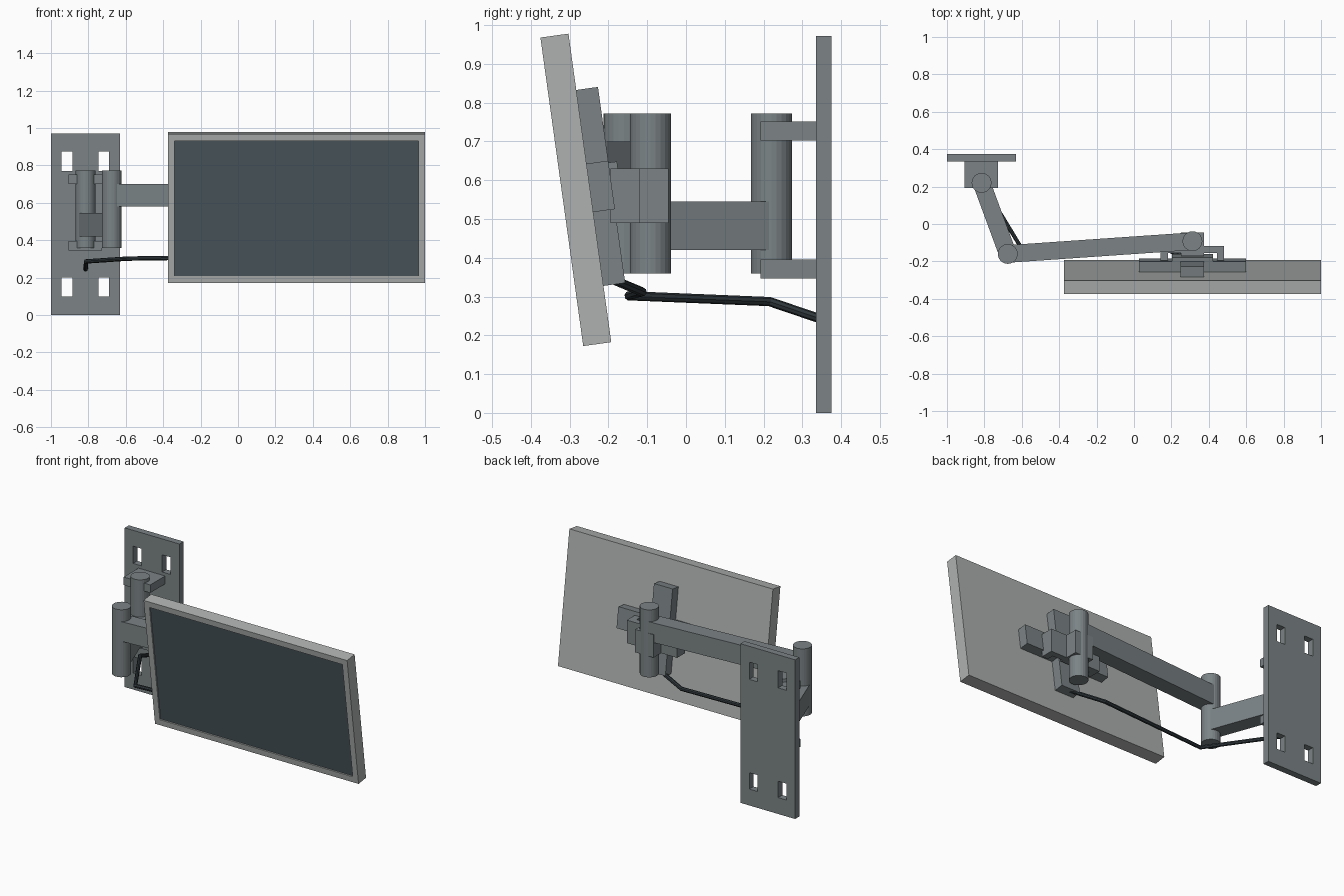
import bpy, bmesh, math
from mathutils import Vector, Matrix

if "Cube" in bpy.data.objects:
    bpy.data.objects.remove(bpy.data.objects["Cube"])


def material(name, rgb):
    m = bpy.data.materials.new(name)
    m.diffuse_color = (*rgb, 1)
    m.use_nodes = True
    m.node_tree.nodes["Principled BSDF"].inputs["Base Color"].default_value = m.diffuse_color
    return m


METAL = material("metal", (0.20, 0.23, 0.24))
FRAME = material("frame_grey", (0.42, 0.44, 0.43))
GLASS = material("dark_glass", (0.07, 0.095, 0.11))
RUBBER = material("dark_rubber", (0.03, 0.04, 0.045))


def finish(name, bm, *mats, matrix=Matrix()):
    bmesh.ops.recalc_face_normals(bm, faces=bm.faces)
    me = bpy.data.meshes.new(name)
    bm.to_mesh(me)
    bm.free()
    for m in mats:
        me.materials.append(m)
    ob = bpy.data.objects.new(name, me)
    ob.matrix_world = matrix
    bpy.context.collection.objects.link(ob)
    return ob


def box_bm(lo, hi):
    lo, hi = Vector(lo), Vector(hi)
    bm = bmesh.new()
    bmesh.ops.create_cube(bm, size=1)
    bmesh.ops.scale(bm, vec=hi - lo, verts=bm.verts)
    bmesh.ops.translate(bm, vec=(lo + hi) / 2, verts=bm.verts)
    return bm


def box(name, lo, hi, matrix=Matrix()):
    return finish(name, box_bm(lo, hi), METAL, matrix=matrix)


def post(name, x, y):
    bm = bmesh.new()
    bmesh.ops.create_cone(bm, cap_ends=True, segments=24, radius1=0.053,
                          radius2=0.053, depth=0.412)
    return finish(name, bm, METAL, matrix=Matrix.Translation((x, y, 0.566)))


def arm(name, a, b, z0, z1):
    d = Vector(b) - Vector(a)
    m = Matrix.Translation((*a, 0)) @ Matrix.Rotation(math.atan2(d.y, d.x), 4, 'Z')
    return box(name, (0, -0.047, z0), (d.length, 0.047, z1), m)


# Wall plate: grid with four skipped cells, thickened
xs = (-1, -0.943, -0.885, -0.747, -0.69, -0.63)
zs = (0, 0.1, 0.2, 0.77, 0.875, 0.972)
bm = bmesh.new()
grid = [[bm.verts.new((x, 0.335, z)) for z in zs] for x in xs]
for i in range(5):
    for j in range(5):
        if not (i in (1, 3) and j in (1, 3)):
            bm.faces.new((grid[i][j], grid[i + 1][j], grid[i + 1][j + 1], grid[i][j + 1]))
ext = bmesh.ops.extrude_face_region(bm, geom=bm.faces[:], use_keep_orig=True)
bmesh.ops.translate(bm, vec=(0, 0.04, 0),
                    verts=[e for e in ext["geom"] if isinstance(e, bmesh.types.BMVert)])
finish("wall_plate", bm, METAL)

# Bracket tabs, hinge posts and arms
for name, z in (("upper_tab", 0.702), ("lower_tab", 0.346)):
    box(name, (-0.907, 0.192, z), (-0.727, 0.336, z + 0.049))
shoulder, elbow, wrist = (-0.815, 0.22), (-0.675, -0.16), (0.3125, -0.092)
post("wall_post", *shoulder)
post("elbow_post", *elbow)
post("head_post", *wrist)
arm("inner_arm", shoulder, elbow, 0.42, 0.545)
arm("outer_arm", elbow, wrist, 0.58, 0.70)

# Swivel head and yoke
CX = 0.3125
box("swivel_block", (CX - 0.062, -0.17, 0.49), (CX + 0.062, -0.045, 0.63))
box("yoke_web", (CX - 0.17, -0.155, 0.49), (CX + 0.17, -0.118, 0.63))
for name, s in (("left_ear", -1), ("right_ear", 1)):
    c = CX + s * 0.15
    box(name, (c - 0.02, -0.195, 0.49), (c + 0.02, -0.118, 0.63))

# Tilted mounting cross and screen
tilt = Matrix.Translation((CX, -0.284, 0.575)) @ Matrix.Rotation(math.radians(7.9), 4, 'X')
box("vertical_mount_bar", (-0.063, 0.036, -0.255), (0.063, 0.093, 0.255), tilt)
box("horizontal_mount_bar", (-0.285, 0.036, -0.063), (0.285, 0.093, 0.063), tilt)
box("tilt_block", (-0.11, 0.093, -0.063), (0.11, 0.115, 0.058), tilt)

bm = box_bm((-0.6875, -0.0365, -0.4015), (0.6875, 0.0365, 0.4015))
bm.normal_update()
front = min(bm.faces, key=lambda f: f.calc_center_median().y)
bmesh.ops.inset_region(bm, faces=[front], thickness=0.051)
ext = bmesh.ops.extrude_discrete_faces(bm, faces=[front])
glass = ext["faces"][0]
glass.material_index = 1
bmesh.ops.translate(bm, vec=(0, 0.008, 0), verts=glass.verts)
finish("screen", bm, FRAME, GLASS, matrix=tilt)

# Cable from wall to mount
curve = bpy.data.curves.new("cable", 'CURVE')
curve.dimensions = '3D'
curve.bevel_depth = 0.012
curve.bevel_resolution = 2
curve.use_fill_caps = True
path = [(-0.815, 0.345, 0.243), (-0.812, 0.215, 0.287), (-0.59, -0.148, 0.302),
        (0.11, -0.113, 0.312), (0.30, -0.185, 0.342)]
sp = curve.splines.new('POLY')
sp.points.add(len(path) - 1)
for p, co in zip(sp.points, path):
    p.co = (*co, 1)
sp.use_smooth = False
curve.materials.append(RUBBER)
bpy.context.collection.objects.link(bpy.data.objects.new("cable", curve))
